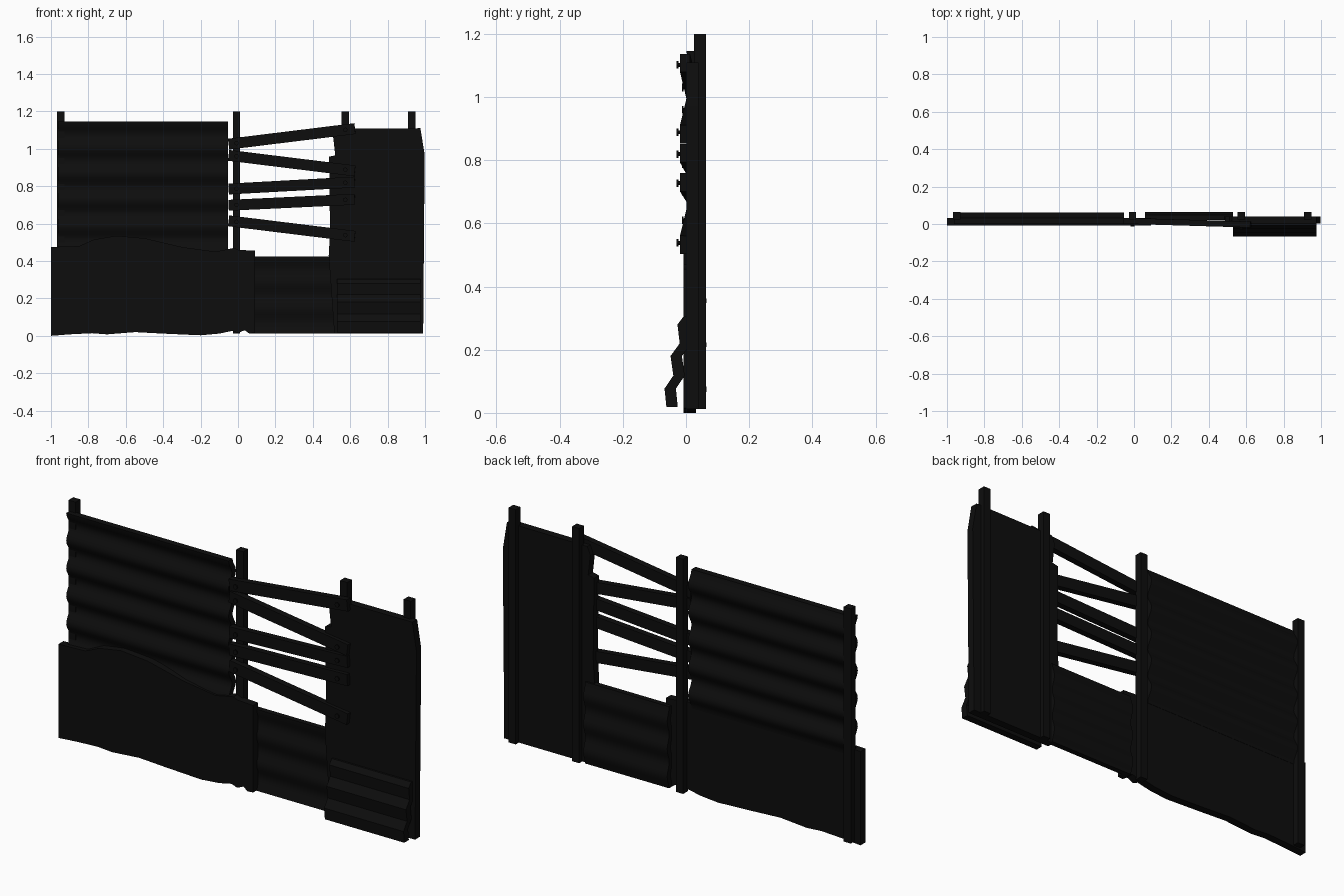
import bpy, bmesh, math
from mathutils import Vector, Matrix

if "Cube" in bpy.data.objects:
    bpy.data.objects.remove(bpy.data.objects["Cube"])

dark = bpy.data.materials.new("dark_metal")
dark.diffuse_color = (0.004, 0.004, 0.004, 1)
dark.use_nodes = True
dark.node_tree.nodes["Principled BSDF"].inputs["Base Color"].default_value = dark.diffuse_color


def finish(name, bm):
    bmesh.ops.recalc_face_normals(bm, faces=bm.faces)
    me = bpy.data.meshes.new(name)
    bm.to_mesh(me)
    bm.free()
    ob = bpy.data.objects.new(name, me)
    me.materials.append(dark)
    bpy.context.collection.objects.link(ob)
    return ob


def prism(name, outline, push):
    """Extrude a closed 3D outline along the push vector."""
    bm = bmesh.new()
    face = bm.faces.new([bm.verts.new(p) for p in outline])
    out = bmesh.ops.extrude_face_region(bm, geom=[face])
    moved = [v for v in out["geom"] if isinstance(v, bmesh.types.BMVert)]
    bmesh.ops.translate(bm, verts=moved, vec=push)
    return finish(name, bm)


def plate(name, xz, y0, y1):
    return prism(name, [(x, y0, z) for x, z in xz], (0, y1 - y0, 0))


def strip(name, yz, thick, x0, x1):
    """Sheet from a side profile of its front edge, given a thickness in y."""
    loop = yz + [(y + thick, z) for y, z in reversed(yz)]
    return prism(name, [(x0, y, z) for y, z in loop], (x1 - x0, 0, 0))


def corrugated(name, x0, x1, z0, z1, y, amp, thick, period=0.14):
    n = round((z1 - z0) / period * 8)
    zs = [z0 + (z1 - z0) * i / n for i in range(n + 1)]
    yz = [(y - amp * math.cos(2 * math.pi * (z1 - z) / period), z) for z in zs]
    ob = strip(name, yz, thick, x0, x1)
    bpy.ops.object.select_all(action='DESELECT')
    ob.select_set(True)
    bpy.context.view_layer.objects.active = ob
    bpy.ops.object.shade_smooth_by_angle(angle=math.radians(40))


def box(name, size, matrix):
    bm = bmesh.new()
    bmesh.ops.create_cube(bm, size=1)
    bmesh.ops.scale(bm, vec=size, verts=bm.verts)
    bmesh.ops.transform(bm, matrix=matrix, verts=bm.verts)
    finish(name, bm)


def bolt(name, x, y, z):
    """Shank plus a wider flat head, facing the front."""
    bm = bmesh.new()
    for r, y0, y1 in ((0.006, y - 0.008, y + 0.01), (0.012, y - 0.013, y - 0.007)):
        m = Matrix.Translation((x, (y0 + y1) / 2, z)) @ Matrix.Rotation(math.pi / 2, 4, 'X')
        bmesh.ops.create_cone(bm, cap_ends=True, segments=8, radius1=r, radius2=r,
                              depth=y1 - y0, matrix=m)
    finish(name, bm)


# Upright posts
for i, x in enumerate((-0.947, -0.008, 0.574, 0.93)):
    box(f"post_{i + 1}", (0.04, 0.038, 1.188), Matrix.Translation((x, 0.044, 0.606)))

# Corrugated panels: upper left and lower middle
corrugated("upper_left_corrugated_panel", -0.963, -0.054, 0.44, 1.145, 0.015, 0.014, 0.032)
corrugated("lower_middle_corrugated_panel", 0.06, 0.53, 0.012, 0.425, 0.03, 0.008, 0.027)

# Lower left bent sheet with uneven edges
plate("lower_left_sheet", [
    (-1, 0.475), (-0.85, 0.48), (-0.77, 0.515), (-0.65, 0.535), (-0.5, 0.522),
    (-0.3, 0.475), (-0.12, 0.45), (-0.02, 0.47), (0.0, 0.46), (0.09, 0.455),
    (0.09, 0.015), (0.06, 0.013), (0.035, 0.03), (0, 0.015), (-0.03, 0.027),
    (-0.1, 0.012), (-0.2, 0.003), (-0.4, 0.012), (-0.55, 0.02), (-0.7, 0.008),
    (-0.78, 0.014), (-0.9, 0.008), (-1, 0)], -0.008, 0.032)

# Tall right sheet
plate("right_sheet", [
    (0.525, 1.108), (0.508, 1.07), (0.52, 0.965), (0.487, 0.958), (0.492, 0.55),
    (0.485, 0.43), (0.515, 0.013), (0.99, 0.013), (0.998, 0.97), (0.975, 1.11)], 0.002, 0.04)

# Folded flap at the foot of the right sheet
strip("folded_flap", [
    (-0.008, 0.305), (-0.027, 0.28), (-0.02, 0.22), (-0.049, 0.18),
    (-0.04, 0.118), (-0.068, 0.077), (-0.062, 0.018)], 0.036, 0.53, 0.975)

# Crooked planks: centre height at the left and right ends, with their bolts
planks = [(1.025, 1.108), (0.965, 0.882), (0.785, 0.822), (0.698, 0.73), (0.615, 0.532)]
for i, (za, zb) in enumerate(planks):
    a, b = Vector((-0.05, 0.017, za)), Vector((0.625, -0.003, zb))
    d = (b - a).normalized()
    side = Vector((0, 1, 0)).cross(d).normalized()
    depth = d.cross(side).normalized()
    m = Matrix((d, -depth, -side)).transposed().to_4x4()
    box(f"plank_{i + 1}", ((b - a).length, 0.032, 0.058), Matrix.Translation((a + b) / 2) @ m)
    for tag, x in (("left", -0.008), ("right", 0.574)):
        p = a.lerp(b, (x - a.x) / (b.x - a.x))
        bolt(f"plank_{i + 1}_{tag}_bolt", x, p.y - 0.016, p.z)
